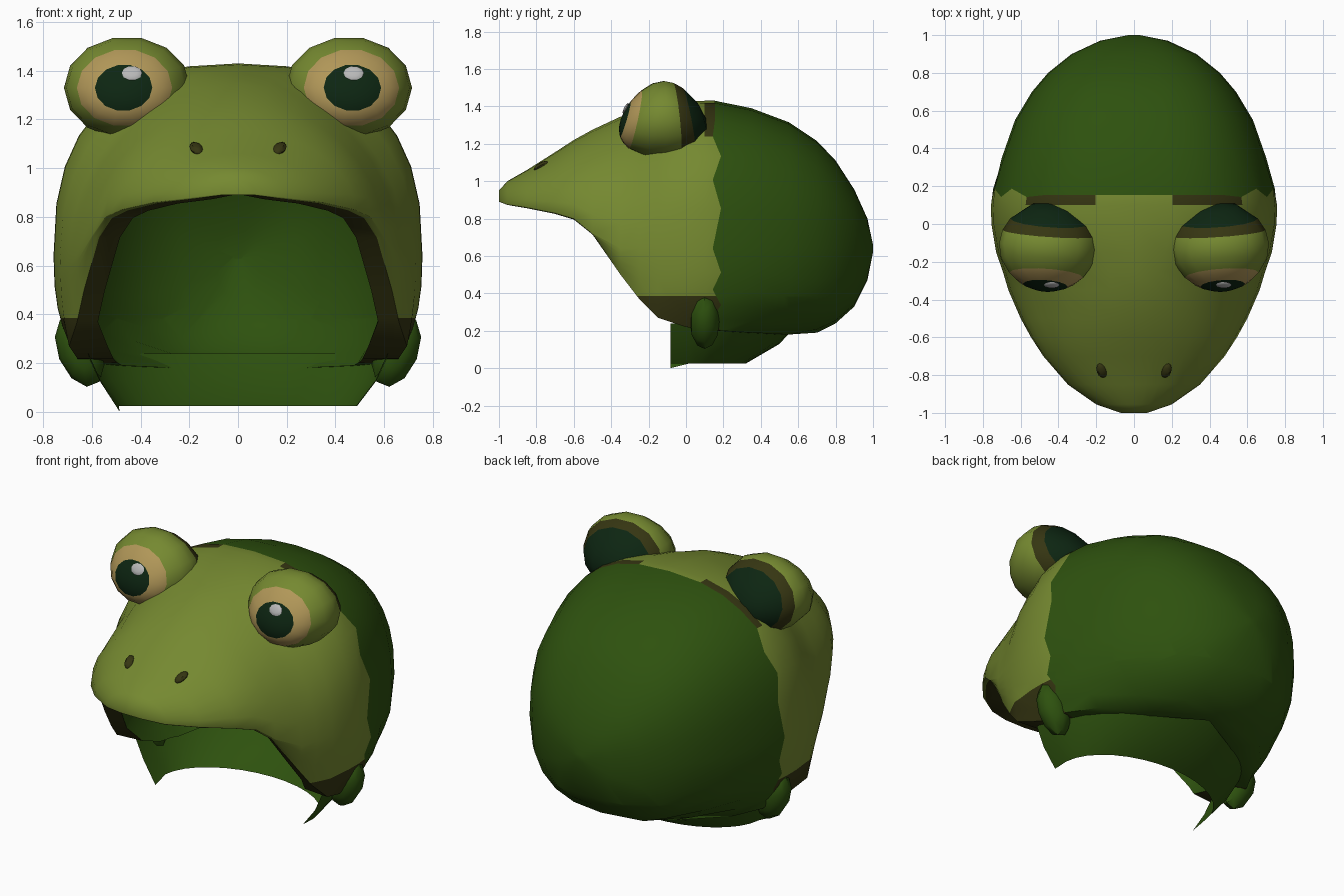
import bpy, bmesh, math
from mathutils import Euler, Vector

if "Cube" in bpy.data.objects:
    bpy.data.objects.remove(bpy.data.objects["Cube"])


def material(name, rgb):
    m = bpy.data.materials.new(name)
    m.diffuse_color = (*rgb, 1)
    m.use_nodes = True
    m.node_tree.nodes["Principled BSDF"].inputs["Base Color"].default_value = m.diffuse_color
    return m


LIGHT, DARK, OLIVE, TAN, PUPIL, GLINT = range(6)
MATS = [material("light_green", (0.178, 0.25, 0.030)),
        material("dark_green", (0.027, 0.083, 0.0045)),
        material("dark_olive", (0.036, 0.036, 0.006)),
        material("tan", (0.44, 0.31, 0.098)),
        material("pupil_green", (0.004, 0.019, 0.006)),
        material("glint_white", (0.48, 0.48, 0.48))]


def finish(name, bm, angle=40):
    bmesh.ops.remove_doubles(bm, verts=bm.verts, dist=1e-4)
    bmesh.ops.recalc_face_normals(bm, faces=bm.faces)
    me = bpy.data.meshes.new(name)
    for f in bm.faces:
        f.smooth = True
    bm.to_mesh(me)
    bm.free()
    for m in MATS:
        me.materials.append(m)
    me.set_sharp_from_angle(angle=math.radians(angle))
    ob = bpy.data.objects.new(name, me)
    bpy.context.collection.objects.link(ob)
    return ob


# Hood stations: y, half width, top z, bottom z
STATIONS = [(-1, .07, .95, .89), (-.955, .20, 1.0, .873), (-.85, .35, 1.06, .855),
            (-.7, .48, 1.155, .825), (-.6, .545, 1.22, .795), (-.5, .60, 1.275, .715),
            (-.35, .665, 1.345, .50), (-.25, .695, 1.375, .37), (-.15, .73, 1.40, .27),
            (0, .755, 1.425, .22), (.1, .757, 1.43, .21), (.165, .75, 1.43, .20),
            (.35, .70, 1.39, .19), (.55, .63, 1.315, .18), (.7, .54, 1.215, .19),
            (.8, .455, 1.11, .24), (.9, .33, .955, .33), (.97, .18, .80, .47),
            (1, .03, .66, .62)]
UP, LOW = 8, 5
SEAM = 11  # station where the face meets the back of the hood


def opening(y, w):
    """Half width of the open underside."""
    if y < -.1:
        return .95 * w
    return min(.95 * w, .66 * math.sqrt(max(0, 1 - (y / .62) ** 2)))


def section(y, w, t, b, xo, jag=0):
    """Arch from right lower edge over the top to left lower edge."""
    n = 1.95 if y < -.2 else 2.2 if y < -.1 else 2.5
    e, c = 2 / n, max(b + .005, .64)
    xo = min(xo, .97 * w)
    end = math.acos(min(1, (xo / w) ** (1 / e)))
    half = []
    for k in range(LOW, 0, -1):
        a = end * k / LOW
        half.append((w * max(0, math.cos(a)) ** e if k < LOW else xo,
                     c - (c - b) * (math.sin(a) / math.sin(end)) ** e))
    for k in range(UP):
        a = math.pi / 2 * k / UP
        half.append((w * math.cos(a) ** e, c + (t - c) * math.sin(a) ** e))
    pts = half + [(0, t)] + [(-x, z) for x, z in reversed(half)]
    return [(x, y + (jag * (-1) ** j if z < 1.3 else -.5 * jag), z)
            for j, (x, z) in enumerate(pts)]


def hood():
    bm = bmesh.new()

    def face(vs, mat):
        f = bm.faces.new(vs)
        f.material_index = mat
        return f

    outer, inner, gaps = [], [], []
    for i, (y, w, t, b) in enumerate(STATIONS):
        xo = opening(y, w)
        gaps.append(xo)
        wi = max(w - .09, .02)
        tuck = .88 if -.2 < y < .2 else 1  # lip widens at the jaw corner
        out = section(y, w, t, b, xo, .022 if i == SEAM else 0)
        ins = section(y * .9, wi, max(t - .06, b + .01), b, tuck * xo * wi / w)
        outer.append([bm.verts.new(p) for p in out])
        inner.append([bm.verts.new(p) for p in ins])
    # outer skin and lining
    for i in range(len(STATIONS) - 1):
        for j in range(2 * (UP + LOW)):
            for grid, lining in ((outer, False), (inner, True)):
                f = face((grid[i][j], grid[i][j + 1], grid[i + 1][j + 1], grid[i + 1][j]), DARK)
                if not lining and i < SEAM:
                    m = f.calc_center_median()
                    behind_eye = i == SEAM - 1 and .25 < abs(m.x) < .6 and m.z > 1.1
                    f.material_index = OLIVE if behind_eye else LIGHT
        # lip between skin and lining
        if gaps[i] + gaps[i + 1] > 0:
            for j in (0, -1):
                face((outer[i][j], outer[i + 1][j], inner[i + 1][j], inner[i][j]),
                     OLIVE if i < SEAM else DARK)
    # snout tip and rear caps
    face(outer[0], LIGHT)
    face(inner[0], DARK)
    face((outer[0][0], outer[0][-1], inner[0][-1], inner[0][0]), OLIVE)
    face(outer[-1], DARK)
    face(inner[-1], DARK)
    bmesh.ops.dissolve_degenerate(bm, dist=1e-4, edges=bm.edges)
    # dark jaw corner below a level cut
    bmesh.ops.bisect_plane(bm, geom=bm.verts[:] + bm.edges[:] + bm.faces[:],
                           plane_co=(0, 0, .385), plane_no=(0, 0, 1))
    for f in bm.faces:
        if f.material_index == LIGHT and f.calc_center_median().z < .385:
            f.material_index = OLIVE
    return finish("frog_hood", bm, 50)


def collar():
    """U-shaped neck flap, open at the front."""
    bm = bmesh.new()
    rows = []
    for rx, ry, z in ((.62, .60, .24), (.57, .50, .13), (.49, .32, .025)):
        row = []
        for k in range(19):
            a = math.radians(-8 + 196 * k / 18)
            drop = .025 if z < .1 and k == 18 else 0
            y = ry * math.sin(a) if math.sin(a) > 0 else .6 * math.sin(a)
            row.append(bm.verts.new((rx * math.cos(a), y, z - drop)))
        rows.append(row)
    for r0, r1 in zip(rows, rows[1:]):
        for k in range(18):
            f = bm.faces.new((r0[k], r0[k + 1], r1[k + 1], r1[k]))
            f.material_index = DARK
    return finish("neck_collar", bm)


def blob(name, centre, radii, bands, rot=(0, 0, 0), segs=16, wedge=0):
    """Ellipsoid about the y axis; bands = (polar angle from the front, colour).
    wedge thins it towards the top."""
    bm = bmesh.new()
    turn = Euler([math.radians(a) for a in rot])

    def ring(deg):
        a = math.radians(deg)
        out = []
        for k in range(segs):
            b = 2 * math.pi * k / segs
            x, z = math.sin(a) * math.cos(b), math.sin(a) * math.sin(b)
            v = Vector((x * radii[0], -math.cos(a) * (1 - wedge * z) * radii[1], z * radii[2]))
            v.rotate(turn)
            out.append(bm.verts.new(v + Vector(centre)))
        return out

    prev = ring(0)
    for deg, mat in bands:
        cur = ring(deg)
        for k in range(segs):
            n = (k + 1) % segs
            f = bm.faces.new((prev[k], prev[n], cur[n], cur[k]))
            f.material_index = mat
        prev = cur
    bmesh.ops.dissolve_degenerate(bm, dist=1e-5, edges=bm.edges)
    return finish(name, bm)


def plain(mat):
    return [(d, mat) for d in (30, 60, 90, 120, 150, 180)]


hood()
collar()

EYE = [(14, PUPIL), (27, PUPIL), (38, TAN), (49, TAN), (70, LIGHT), (90, LIGHT),
       (108, LIGHT), (126, OLIVE), (155, PUPIL), (180, PUPIL)]
for s, side in ((1, "right"), (-1, "left")):
    # bulging eye with pupil, iris, lid and dark rear
    blob("eye_" + side, (s * .455, -.12, 1.33), (.26, .23, .21), EYE,
         (0, 0, s * 4), 14, .3)
    # glint plate on the pupil
    blob("eye_glint_" + side, (s * .455 + .02, -.323, 1.39), (.042, .008, .033),
         plain(GLINT), (-28, 0, 0), 10)
    # nostril
    blob("nostril_" + side, (s * .17, -.775, 1.08), (.028, .045, .02),
         plain(OLIVE), (29, 0, -s * 20), 8)
    # jaw flap behind the lip
    blob("jaw_flap_" + side, (s * .65, .1, .25), (.09, .08, .155),
         plain(DARK), (0, s * 22, 0), 10)
